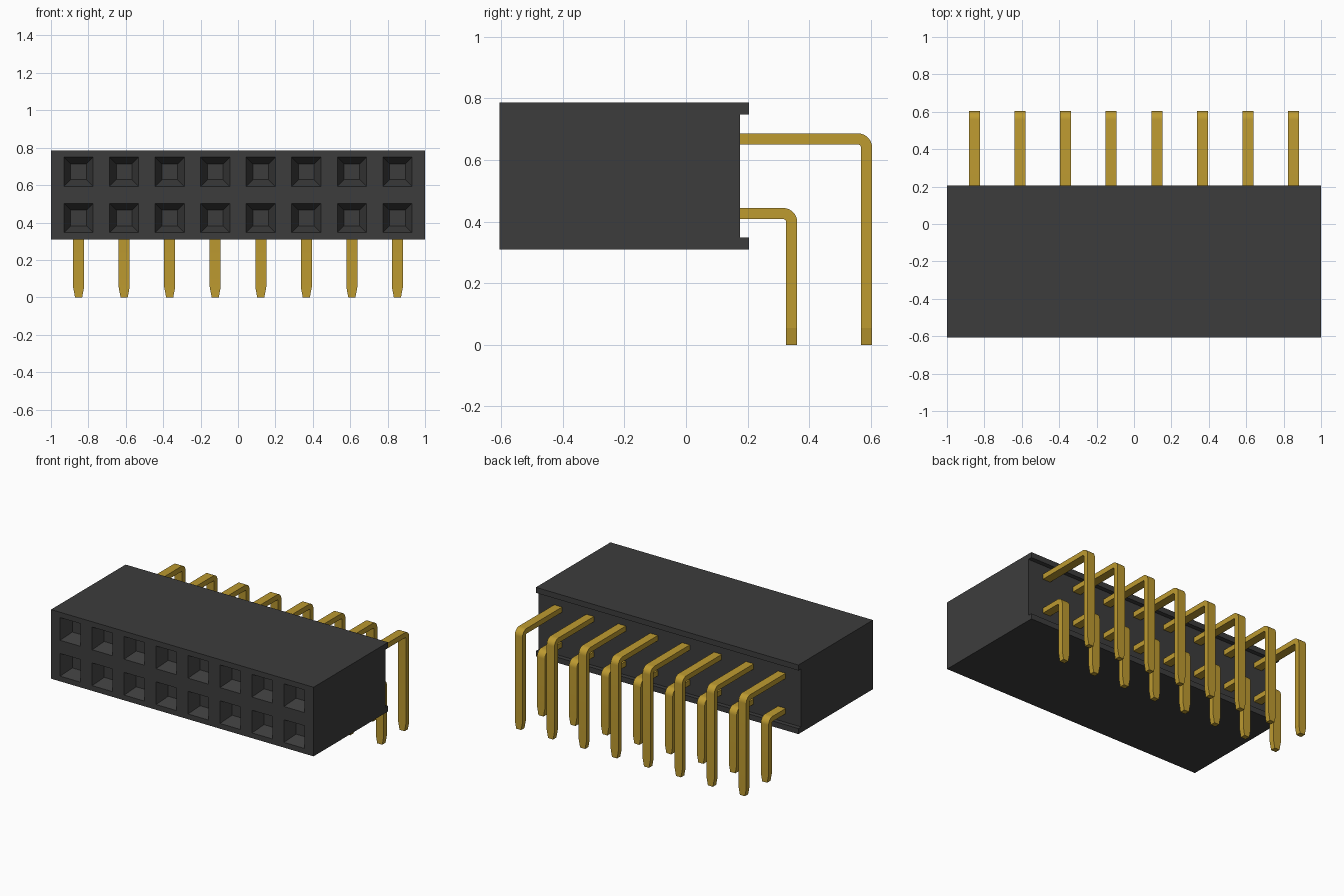
import bpy, bmesh, math

if "Cube" in bpy.data.objects:
    bpy.data.objects.remove(bpy.data.objects["Cube"], do_unlink=True)

PITCH = 0.2435
COLUMNS = [(i - 3.5) * PITCH for i in range(8)]
SOCKET_ROWS = (0.424, 0.671)


def material(name, rgb, rough, metal=0.0):
    m = bpy.data.materials.new(name)
    m.use_nodes = True
    m.diffuse_color = (*rgb, 1)
    bsdf = m.node_tree.nodes["Principled BSDF"]
    bsdf.inputs["Base Color"].default_value = (*rgb, 1)
    bsdf.inputs["Roughness"].default_value = rough
    bsdf.inputs["Metallic"].default_value = metal
    return m


black = material("black_plastic", (0.046, 0.046, 0.046), 0.6)
gold = material("gold_metal", (0.51, 0.325, 0.03), 0.4)


def mesh_from(bm, name, mat):
    bmesh.ops.recalc_face_normals(bm, faces=bm.faces)
    me = bpy.data.meshes.new(name)
    bm.to_mesh(me)
    bm.free()
    me.materials.append(mat)
    return me


def add_object(name, me, x=0.0):
    ob = bpy.data.objects.new(name, me)
    ob.location.x = x
    bpy.context.collection.objects.link(ob)
    return ob


def activate(ob):
    bpy.ops.object.select_all(action='DESELECT')
    ob.select_set(True)
    bpy.context.view_layer.objects.active = ob


# Housing: side profile (y, z) with two rear lips, extruded along x
profile = [(-0.606, 0.31), (0.205, 0.31), (0.205, 0.348), (0.175, 0.348),
           (0.175, 0.748), (0.205, 0.748), (0.205, 0.786), (-0.606, 0.786)]
bm = bmesh.new()
side = bm.faces.new([bm.verts.new((-1, y, z)) for y, z in profile])
ext = bmesh.ops.extrude_face_region(bm, geom=[side])
bmesh.ops.translate(bm, vec=(2, 0, 0),
                    verts=[v for v in ext["geom"] if isinstance(v, bmesh.types.BMVert)])
housing = add_object("housing", mesh_from(bm, "housing", black))

# Funnel-shaped sockets cut into the front
bm = bmesh.new()
FRONT, DEPTH, OUTER, INNER = -0.606, 0.08, 0.078, 0.042
SLOPE = (OUTER - INNER) / DEPTH
for x in COLUMNS:
    for z in SOCKET_ROWS:
        rings = []
        for y, h in ((FRONT - 0.02, OUTER + 0.02 * SLOPE), (FRONT + DEPTH, INNER)):
            rings.append([bm.verts.new((x + sx * h, y, z + sz * h))
                          for sx, sz in ((-1, -1), (1, -1), (1, 1), (-1, 1))])
        a, b = rings
        bm.faces.new(a)
        bm.faces.new(b)
        for i in range(4):
            j = (i + 1) % 4
            bm.faces.new((a[i], a[j], b[j], b[i]))
cutter = add_object("socket_cutter", mesh_from(bm, "socket_cutter", black))
cutter.hide_render = True
mod = housing.modifiers.new("sockets", 'BOOLEAN')
mod.operation = 'DIFFERENCE'
mod.solver = 'EXACT'
mod.object = cutter
activate(housing)
bpy.ops.object.modifier_apply(modifier=mod.name)
bpy.data.objects.remove(cutter, do_unlink=True)


# Right-angle pin: rectangular section swept back, round the bend and down
def pin_mesh(name, back, top):
    t, r_out, r_in, half, tip = 0.036, 0.046, 0.010, 0.0295, 0.019
    cy, cz = back - r_out, top - r_out
    sections = [((0.15, top), (0.15, top - t), half)]
    for k in range(11):
        a = math.pi / 2 * (1 - k / 10)
        c, s = math.cos(a), math.sin(a)
        sections.append(((cy + r_out * c, cz + r_out * s),
                         (cy + r_in * c, cz + r_in * s), half))
    sections += [((back, 0.055), (back - t, 0.055), half),
                 ((back, 0.0), (back - t, 0.0), tip)]
    bm = bmesh.new()
    rings = [[bm.verts.new((x, *p)) for x, p in ((-w, o), (w, o), (w, i), (-w, i))]
             for o, i, w in sections]
    for a, b in zip(rings, rings[1:]):
        for i in range(4):
            j = (i + 1) % 4
            bm.faces.new((a[i], a[j], b[j], b[i]))
    bm.faces.new(rings[0])
    bm.faces.new(rings[-1])
    return mesh_from(bm, name, gold)


for row, back, top in (("lower", 0.361, 0.444), ("upper", 0.604, 0.686)):
    me = pin_mesh(row + "_pin", back, top)
    pins = [add_object(f"{row}_pin_{n + 1}", me, x) for n, x in enumerate(COLUMNS)]
    activate(pins[0])
    bpy.ops.object.shade_smooth_by_angle(angle=math.radians(10))
